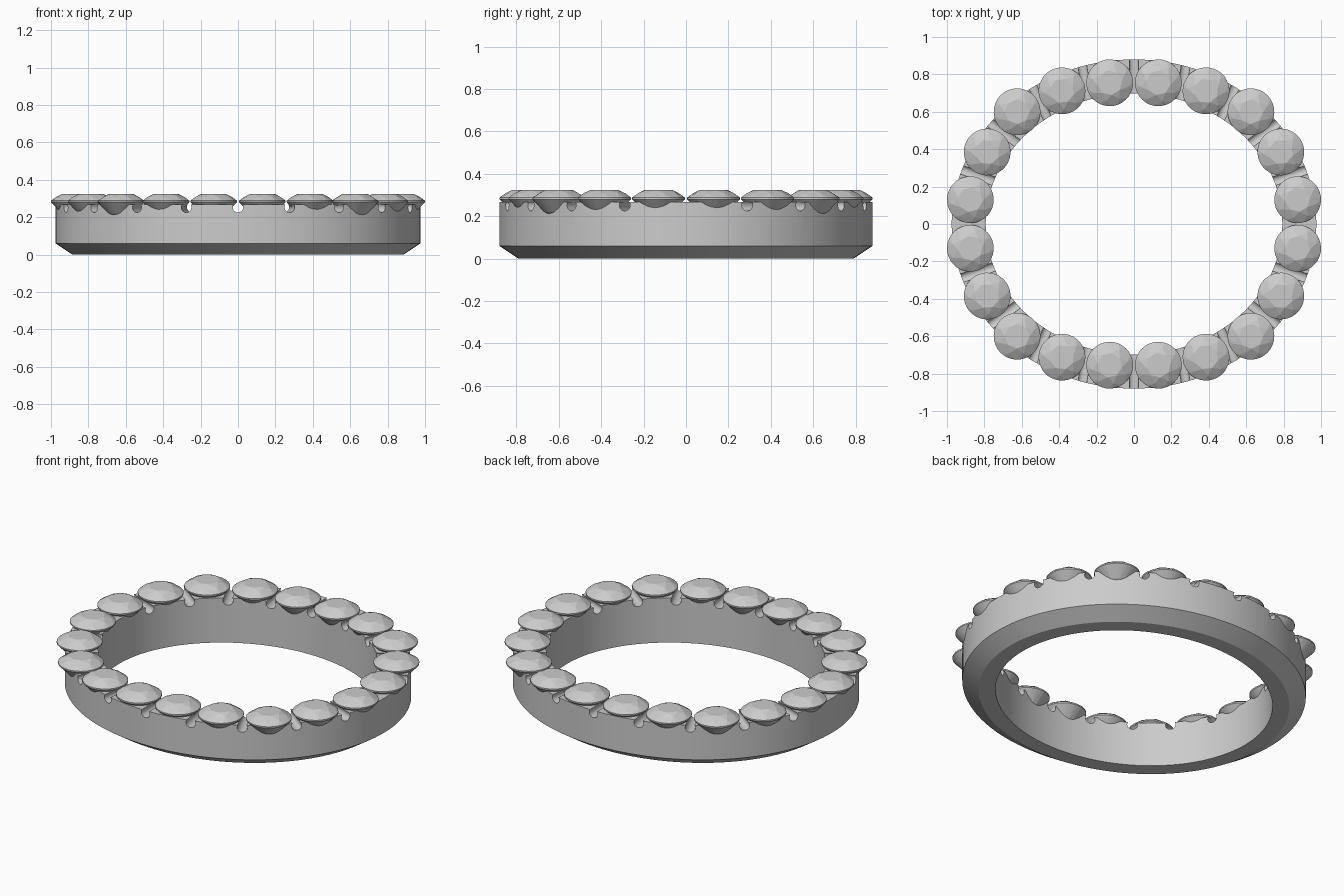
import bpy, bmesh, math
from mathutils import Matrix, Vector

if "Cube" in bpy.data.objects:
    bpy.data.objects.remove(bpy.data.objects["Cube"])

A, B = 0.975, 0.88          # outer half-axes of the oval band
SEG = 128


def finish(bm, name, angle=None):
    bmesh.ops.recalc_face_normals(bm, faces=bm.faces)
    me = bpy.data.meshes.new(name)
    bm.to_mesh(me)
    bm.free()
    ob = bpy.data.objects.new(name, me)
    bpy.context.collection.objects.link(ob)
    return ob


def select(ob):
    bpy.ops.object.select_all(action='DESELECT')
    ob.select_set(True)
    bpy.context.view_layer.objects.active = ob


# Stone centres: one quadrant, mirrored, then ordered around the oval
quad = [(0.875, 0.13), (0.785, 0.385), (0.625, 0.60), (0.385, 0.712), (0.13, 0.755)]
centres = [(sx * x, sy * y) for x, y in quad for sx in (1, -1) for sy in (1, -1)]
centres.sort(key=lambda c: math.atan2(c[1], c[0]))

# Oval band swept from a profile of (inset, height)
profile = [(0.09, 0), (0.0, 0.06), (0.0, 0.268), (0.182, 0.268), (0.182, 0)]
bm = bmesh.new()
rings = []
for i in range(SEG):
    t = 2 * math.pi * i / SEG
    rings.append([bm.verts.new(((A - d) * math.cos(t), (B - d) * math.sin(t), z))
                  for d, z in profile])
n = len(profile)
for i in range(SEG):
    r, s = rings[i], rings[(i + 1) % SEG]
    for j in range(n):
        k = (j + 1) % n
        bm.faces.new((r[j], s[j], s[k], r[k]))
band = finish(bm, "band")

# Round-bottomed grooves across the band between stones (none at the two ends)
bm = bmesh.new()
for i, c in enumerate(centres):
    p, q = Vector(c), Vector(centres[(i + 1) % len(centres)])
    mid, d = (p + q) / 2, q - p
    if abs(mid.y) < 0.01:
        continue
    out = Vector((d.y, -d.x, 0)).normalized()
    rot = out.to_track_quat('Z', 'Y').to_matrix().to_4x4()
    bmesh.ops.create_cone(bm, cap_ends=True, segments=20, radius1=0.028, radius2=0.028,
                          depth=0.5, matrix=Matrix.Translation((mid.x, mid.y, 0.253)) @ rot)
cutter = finish(bm, "groove_cutter")
cutter.hide_render = True
mod = band.modifiers.new("grooves", 'BOOLEAN')
mod.operation = 'DIFFERENCE'
mod.solver = 'EXACT'
mod.object = cutter
select(band)
bpy.ops.object.modifier_apply(modifier=mod.name)
bpy.data.objects.remove(cutter)
bpy.ops.object.shade_smooth_by_angle(angle=math.radians(30))

# Faceted round stone: (sides, radius, height, rotation in steps), wrapped by a hull
levels = [(8, 0.066, 0.325, 0), (8, 0.100, 0.308, 0.5), (32, 0.125, 0.288, 0),
          (32, 0.125, 0.280, 0), (16, 0.068, 0.219, 0), (1, 0.0, 0.17, 0)]
bm = bmesh.new()
for sides, r, z, off in levels:
    for i in range(sides):
        t = 2 * math.pi * (i + off) / sides
        bm.verts.new((r * math.cos(t), r * math.sin(t), z))
bmesh.ops.convex_hull(bm, input=bm.verts)
bmesh.ops.dissolve_limit(bm, angle_limit=0.01, verts=bm.verts, edges=bm.edges)
stone = finish(bm, "stone_01")
stone_mesh = stone.data
for i, (x, y) in enumerate(centres):
    if i:
        stone = bpy.data.objects.new(f"stone_{i + 1:02d}", stone_mesh)
        bpy.context.collection.objects.link(stone)
    stone.location = (x, y, 0)
    stone.rotation_euler.z = math.atan2(y, x)
